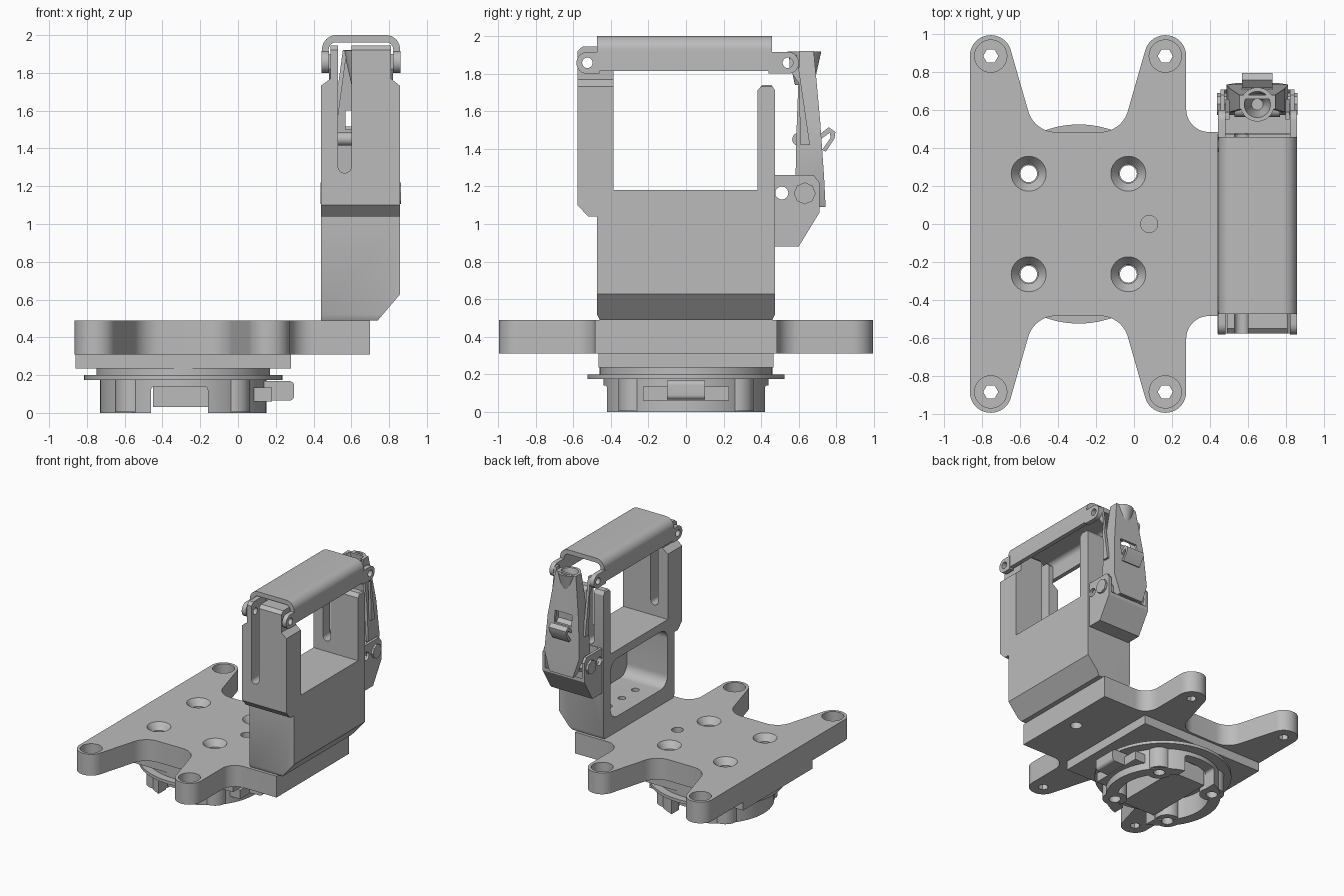
import bpy, bmesh, math
from mathutils import Vector

if "Cube" in bpy.data.objects:
    bpy.data.objects.remove(bpy.data.objects["Cube"], do_unlink=True)

grey = bpy.data.materials.new("plain grey")
grey.use_nodes = True
grey.diffuse_color = (0.5, 0.5, 0.5, 1)
grey.node_tree.nodes["Principled BSDF"].inputs["Base Color"].default_value = (0.5, 0.5, 0.5, 1)


def finish(name, bm):
    bmesh.ops.recalc_face_normals(bm, faces=bm.faces)
    mesh = bpy.data.meshes.new(name)
    bm.to_mesh(mesh)
    bm.free()
    mesh.materials.append(grey)
    obj = bpy.data.objects.new(name, mesh)
    bpy.context.scene.collection.objects.link(obj)
    return obj


def rounded(points, steps=10):
    """Replace every (u, v, radius) corner by an arc."""
    out = []
    for i, p in enumerate(points):
        c = Vector(p[:2])
        if len(p) == 2:
            out.append(c)
            continue
        a = (Vector(points[i - 1][:2]) - c).normalized()
        b = (Vector(points[(i + 1) % len(points)][:2]) - c).normalized()
        half = a.angle(b) / 2
        centre = c + (a + b).normalized() * p[2] / math.sin(half)
        start = c + a * p[2] / math.tan(half) - centre
        end = c + b * p[2] / math.tan(half) - centre
        sweep = end.angle_signed(start)
        for k in range(steps + 1):
            t = sweep * k / steps
            out.append(centre + Vector((start.x * math.cos(t) - start.y * math.sin(t),
                                        start.x * math.sin(t) + start.y * math.cos(t))))
    return out


def place(axis, u, v, w):
    return {"x": (w, u, v), "y": (u, w, v), "z": (u, v, w)}[axis]


def loft(name, rings):
    bm = bmesh.new()
    loops = [[bm.verts.new(p) for p in ring] for ring in rings]
    n = len(loops[0])
    for lo, hi in zip(loops, loops[1:]):
        for i in range(n):
            bm.faces.new((lo[i], lo[(i + 1) % n], hi[(i + 1) % n], hi[i]))
    bm.faces.new(loops[0])
    bm.faces.new(loops[-1])
    return finish(name, bm)


def prism(name, axis, points, lo, hi):
    pts = rounded(points)
    return loft(name, [[place(axis, p.x, p.y, w) for p in pts] for w in (lo, hi)])


def box(name, x0, x1, y0, y1, z0, z1):
    return prism(name, "z", [(x0, y0), (x1, y0), (x1, y1), (x0, y1)], z0, z1)


def cone(name, axis, u, v, r0, r1, lo, hi, sides=40):
    ring = [2 * math.pi * i / sides for i in range(sides)]
    return loft(name, [[place(axis, u + r * math.cos(a), v + r * math.sin(a), w) for a in ring]
                       for r, w in ((r0, lo), (r1, hi))])


def cut(obj, cutters, op="DIFFERENCE"):
    for c in cutters:
        mod = obj.modifiers.new("cut", "BOOLEAN")
        mod.operation, mod.object, mod.solver = op, c, "EXACT"
        bpy.context.view_layer.objects.active = obj
        bpy.ops.object.modifier_apply(modifier=mod.name)
        bpy.data.objects.remove(c, do_unlink=True)


# Base plate with four arms and a tab under the bracket
half = [(0.70, 0.485), (0.275, 0.485, 0.12), (0.275, 0.995, 0.109), (0.082, 0.995, 0.109),
        (-0.064, 0.485, 0.15), (-0.526, 0.485, 0.15), (-0.672, 0.995, 0.109), (-0.865, 0.995, 0.109)]
mirrored = [(p[0], -p[1], *p[2:]) for p in reversed(half)]
plate = prism("base_plate", "z", half + mirrored, 0.31, 0.49)
screws = [(x, y) for x in (-0.555, -0.03) for y in (-0.265, 0.265)]
holes = [cone("cutter", "z", x, y, 0.05, 0.05, 0.2, 0.6) for x, y in screws]
holes += [cone("cutter", "z", x, y, 0.045, 0.1, 0.43, 0.50) for x, y in screws]
holes += [cone("cutter", "z", x, 0, 0.045, 0.045, 0.2, 0.6) for x in (0.08, 0.58)]
for x in (-0.755, 0.165):
    for y in (-0.885, 0.885):
        holes += [cone("cutter", "z", x, y, 0.04, 0.04, 0.2, 0.6, 6),
                  cone("cutter", "z", x, y, 0.085, 0.085, 0.40, 0.6)]
cut(plate, holes)


def screw_holes():
    return [cone("cutter", "z", x, y, 0.045, 0.045, -0.1, 0.4, 16) for x, y in screws]


# Turntable below the plate
CX = -0.29
lower = box("lower_plate", -0.86, 0.28, -0.465, 0.465, 0.235, 0.31)
neck = cone("turntable_neck", "z", CX, 0, 0.46, 0.46, 0.2, 0.235, 64)
flange = cone("turntable_flange", "z", CX, 0, 0.525, 0.525, 0.175, 0.2, 64)
for part in (lower, neck, flange):
    cut(part, screw_holes())
hub = cone("hub_ring", "z", CX, 0, 0.44, 0.44, 0, 0.175, 64)
cut(hub, [cone("cutter", "z", CX, 0, 0.35, 0.35, -0.1, 0.3, 64),
          prism("cutter", "y", [(-0.46, -0.1), (-0.16, -0.1), (-0.16, 0.14, 0.02),
                                (-0.46, 0.14, 0.02)], -1, 1)])
cut(hub, screw_holes())
box("hub_platform", -0.45, -0.13, -0.3, 0.3, 0.03, 0.175)
for x, y in screws:
    post = cone("hub_post", "z", x, y, 0.095, 0.095, 0.005, 0.175, 32)
    cut(post, [cone("cutter", "z", x, y, 0.045, 0.045, -0.1, 0.3, 16)])
box("release_bar", 0.05, 0.18, -0.23, 0.23, 0.06, 0.135)
prism("release_button", "y", [(0.1, 0.065), (0.297, 0.065, 0.025), (0.297, 0.168, 0.025),
                              (0.1, 0.168)], -0.1, 0.1)

# Upright bracket: side profile limited by the front profile
bracket = prism("bracket", "x", [
    (-0.46, 0.49), (0.46, 0.49), (0.475, 0.52), (0.475, 1.71), (0.455, 1.74), (0.405, 1.74),
    (0.38, 1.71), (0.38, 1.18), (-0.385, 1.18), (-0.385, 1.92), (-0.41, 1.945), (-0.55, 1.945),
    (-0.578, 1.92), (-0.578, 1.10), (-0.52, 1.04), (-0.475, 1.04), (-0.475, 0.52)], 0.44, 0.858)
cut(bracket, [prism("cutter", "y", [
    (0.437, 0.4), (0.66, 0.4), (0.74, 0.49), (0.86, 0.63), (0.86, 1.73), (0.81, 1.77),
    (0.81, 2.0), (0.49, 2.0), (0.49, 1.77), (0.437, 1.73)], -1, 1)], "INTERSECT")
pocket = prism("cutter", "x", [(-0.38, 0.62, 0.09), (0.38, 0.62, 0.09),
                               (0.38, 1.11, 0.09), (-0.38, 1.11, 0.09)], 0.3, 0.82)
slot = prism("cutter", "y", [(0.53, 1.27, 0.034), (0.60, 1.27, 0.034), (0.60, 2.2), (0.53, 2.2)], -1, 1)
pin_hole = cone("cutter", "x", -0.525, 1.858, 0.028, 0.028, 0, 1, 20)
floor_holes = [cone("cutter", "z", 0.6, y, 0.03, 0.03, 0.3, 0.7, 20) for y in (-0.18, 0, 0.18)]
cut(bracket, [pocket, slot, pin_hole] + floor_holes)

# Strap across the top with hinge ears
prism("top_strap", "y", [
    (0.445, 1.815), (0.445, 2.0, 0.075), (0.858, 2.0, 0.075), (0.858, 1.815),
    (0.822, 1.815), (0.822, 1.962, 0.04), (0.48, 1.962, 0.04), (0.48, 1.815)], -0.475, 0.458)
for x in (0.443, 0.821):
    for end, inner in ((-0.583, -0.46), (0.6, 0.44)):
        low, high = (1.80, 1.915)
        ear = prism("strap_ear", "x", [(inner, low), (end, low, 0.056), (end, high, 0.056),
                                       (inner, high)], x, x + 0.038)
        y = end + (0.058 if end < 0 else -0.058)
        cut(ear, [cone("cutter", "x", y, 1.858, 0.028, 0.028, 0, 1, 20)])

# Latch housing on the back
housing = prism("latch_housing", "x", [(0.474, 0.88), (0.60, 0.88), (0.71, 1.06), (0.71, 1.22),
                                       (0.68, 1.26), (0.474, 1.26)], 0.455, 0.845)
cut(housing, [prism("cutter", "x", [(0.48, 0.9), (0.59, 0.9), (0.69, 1.07), (0.72, 1.1),
                                    (0.72, 1.4), (0.48, 1.4)], 0.478, 0.822),
              cone("cutter", "x", 0.51, 1.165, 0.035, 0.035, 0, 1, 16)])
cone("latch_pivot", "x", 0.632, 1.163, 0.058, 0.058, 0.437, 0.863, 8)

# Tapered lever: hollow towards the bracket
MID = 0.65
stations = [(1.09, 0.70, 0.743, 0.11), (1.25, 0.583, 0.735, 0.162),
            (1.55, 0.59, 0.714, 0.145), (1.92, 0.605, 0.68, 0.095)]


def lever_shape(name, inset, front):
    return loft(name, [[(MID - w + inset, y0 - front, z), (MID + w - inset, y0 - front, z),
                        (MID + w - inset, y1 - inset, z), (MID - w + inset, y1 - inset, z)]
                       for z, y0, y1, w in stations])


lever = lever_shape("latch_lever", 0, 0)
cut(lever, [lever_shape("cutter", 0.022, 0.05), box("cutter", 0.57, 0.73, 0.5, 0.9, 1.5, 1.6)])
spout = cone("lever_spout", "z", MID, 0.63, 0.05, 0.09, 1.74, 1.918)
cut(spout, [cone("cutter", "z", MID, 0.63, 0.03, 0.072, 1.76, 1.93)])
prism("lever_hook", "x", [(0.69, 1.46), (0.76, 1.515), (0.795, 1.49), (0.79, 1.455), (0.745, 1.385),
                          (0.725, 1.395), (0.77, 1.46), (0.765, 1.485), (0.70, 1.44)], 0.57, 0.73)
cone("lever_roller", "x", 0.6, 1.45, 0.035, 0.035, 0.53, 0.77, 20)

# Links from the strap to the lever
for x in (0.482, 0.798):
    prism("latch_link", "x", [(0.55, 1.90), (0.59, 1.90), (0.66, 1.42), (0.61, 1.42), (0.60, 1.75),
                              (0.55, 1.82)], x, x + 0.022)

# Smooth round surfaces, keep edges sharp
bpy.ops.object.select_all(action="DESELECT")
for obj in bpy.context.scene.objects:
    if obj.type == "MESH":
        obj.select_set(True)
        bpy.context.view_layer.objects.active = obj
bpy.ops.object.shade_smooth_by_angle()
